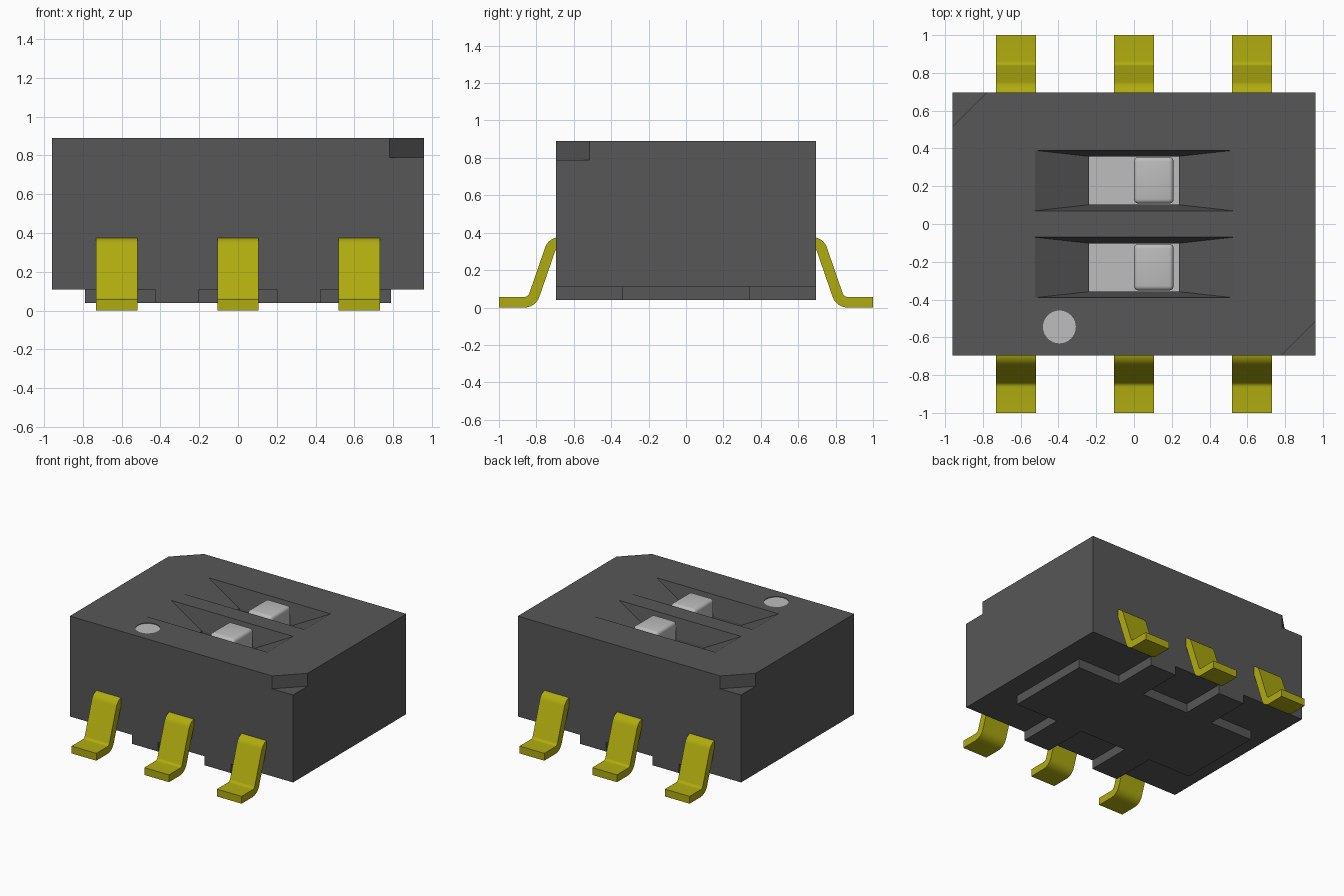
import bpy, bmesh, math
from mathutils import Vector

if "Cube" in bpy.data.objects:
    bpy.data.objects.remove(bpy.data.objects["Cube"], do_unlink=True)


def material(name, rgb):
    m = bpy.data.materials.new(name)
    m.use_nodes = True
    m.diffuse_color = (*rgb, 1)
    m.node_tree.nodes["Principled BSDF"].inputs["Base Color"].default_value = (*rgb, 1)
    return m


DARK = material("dark grey plastic", (0.095, 0.095, 0.095))
LIGHT = material("light grey plastic", (0.51, 0.51, 0.51))
GOLD = material("olive gold metal", (0.43, 0.41, 0.005))


def loft(bm, rings):
    """Closed solid through matching rings of 3D points."""
    vs = [[bm.verts.new(p) for p in r] for r in rings]
    n = len(vs[0])
    for a, b in zip(vs, vs[1:]):
        for i in range(n):
            j = (i + 1) % n
            bm.faces.new((a[i], a[j], b[j], b[i]))
    bm.faces.new(vs[0][::-1])
    bm.faces.new(vs[-1])


def prism(bm, outline, z0, z1):
    loft(bm, [[(x, y, z) for x, y in outline] for z in (z0, z1)])


def rect(x0, x1, y0, y1):
    return [(x0, y0), (x1, y0), (x1, y1), (x0, y1)]


def circle(cx, cy, r, n=32):
    return [(cx + r * math.cos(math.tau * i / n), cy + r * math.sin(math.tau * i / n))
            for i in range(n)]


def finish(bm, name, mat):
    bmesh.ops.recalc_face_normals(bm, faces=bm.faces)
    me = bpy.data.meshes.new(name)
    bm.to_mesh(me)
    bm.free()
    me.materials.append(mat)
    ob = bpy.data.objects.new(name, me)
    bpy.context.collection.objects.link(ob)
    return ob


def apply_modifiers(ob):
    dg = bpy.context.evaluated_depsgraph_get()
    me = bpy.data.meshes.new_from_object(ob.evaluated_get(dg))
    ob.modifiers.clear()
    ob.data = me


def smooth(ob, angle=35):
    bpy.ops.object.select_all(action="DESELECT")
    ob.select_set(True)
    bpy.context.view_layer.objects.active = ob
    bpy.ops.object.shade_smooth_by_angle(angle=math.radians(angle))


HX, HY, TOP, BASE = 0.96, 0.695, 0.89, 0.11
SLOT_Y = (0.23, -0.23)
DOT = (-0.395, -0.545)

# Housing block
bm = bmesh.new()
prism(bm, rect(-HX, HX, -HY, HY), BASE, TOP)
housing = finish(bm, "housing", DARK)

# Cutter: two corner notches, two funnel slots, marker recess
bm = bmesh.new()
for s in (1, -1):
    prism(bm, [(s * 0.68, -s * 0.795), (s * 1.06, -s * 0.795), (s * 1.06, -s * 0.415)],
          0.79, TOP + 0.1)
for y in SLOT_Y:
    levels = [(TOP + 0.1, 0.525, 0.16), (TOP, 0.525, 0.16), (0.74, 0.238, 0.128), (0.64, 0.238, 0.128)]
    loft(bm, [[(px, py, z) for px, py in rect(-hx, hx, y - hy, y + hy)] for z, hx, hy in levels])
prism(bm, circle(*DOT, 0.087), TOP - 0.012, TOP + 0.1)
cutter = finish(bm, "housing_cutter", DARK)
cutter.hide_render = True
mod = housing.modifiers.new("cut", "BOOLEAN")
mod.operation, mod.solver, mod.object = "DIFFERENCE", "EXACT", cutter
apply_modifiers(housing)
bpy.data.objects.remove(cutter, do_unlink=True)

# Raised standoff under the housing, with tabs between the leads
half = [(0.79, -0.34), (0.79, 0.34), (0.425, 0.34), (0.425, HY), (0.2, HY), (0.2, 0.34)]
bm = bmesh.new()
prism(bm, half + [(-0.2, 0.34), (-0.2, HY), (-0.425, HY), (-0.425, 0.34), (-0.79, 0.34),
                  (-0.79, -0.34), (-0.425, -0.34), (-0.425, -HY), (-0.2, -HY), (-0.2, -0.34),
                  (0.2, -0.34), (0.2, -HY), (0.425, -HY), (0.425, -0.34)], 0.04, BASE)
finish(bm, "standoff_base", DARK)

# Marker dot
bm = bmesh.new()
prism(bm, circle(*DOT, 0.087), TOP - 0.012, TOP - 0.004)
finish(bm, "marker_dot", LIGHT)

# Slider floor and rounded button in each slot
for i, y in enumerate(SLOT_Y, 1):
    bm = bmesh.new()
    prism(bm, rect(-0.238, 0.238, y - 0.128, y + 0.128), 0.64, 0.69)
    finish(bm, f"slider_floor_{i}", LIGHT)
    bm = bmesh.new()
    prism(bm, rect(0.0, 0.21, y - 0.122, y + 0.125), 0.67, 0.885)
    button = finish(bm, f"slider_button_{i}", LIGHT)
    bev = button.modifiers.new("round", "BEVEL")
    bev.width, bev.segments = 0.025, 4
    apply_modifiers(button)
    smooth(button)


def lead_profile(t=0.057, steps=7):
    """Outline (y, z) of a strip bent down and then outwards."""
    path = [Vector(p) for p in ((0.66, 0.347), (0.714, 0.347), (0.824, t / 2), (1.0, t / 2))]
    mid = [(path[0], Vector((0, 1)))]
    for k, r in ((1, 0.05), (2, 0.055)):
        d0 = (path[k] - path[k - 1]).normalized()
        d1 = (path[k + 1] - path[k]).normalized()
        turn = 1 if d0.x * d1.y - d0.y * d1.x > 0 else -1
        angle = d0.angle(d1)
        start = path[k] - d0 * r * math.tan(angle / 2)
        n0 = Vector((-d0.y, d0.x))
        centre = start + n0 * r * turn
        for s in range(steps):
            a = turn * angle * s / (steps - 1)
            n = Vector((n0.x * math.cos(a) - n0.y * math.sin(a),
                        n0.x * math.sin(a) + n0.y * math.cos(a)))
            mid.append((centre - n * r * turn, n))
    mid.append((path[3], Vector((0, 1))))
    return [p + n * t / 2 for p, n in mid] + [p - n * t / 2 for p, n in reversed(mid)]


# Six gull-wing leads
profile = lead_profile()
for side, s in (("front", -1), ("back", 1)):
    for place, x in (("right", -0.625), ("middle", 0.0), ("left", 0.625)):
        bm = bmesh.new()
        loft(bm, [[(x + dx, s * p.x, p.y) for p in profile] for dx in (-0.106, 0.106)])
        smooth(finish(bm, f"{side}_{place}_lead", GOLD))
